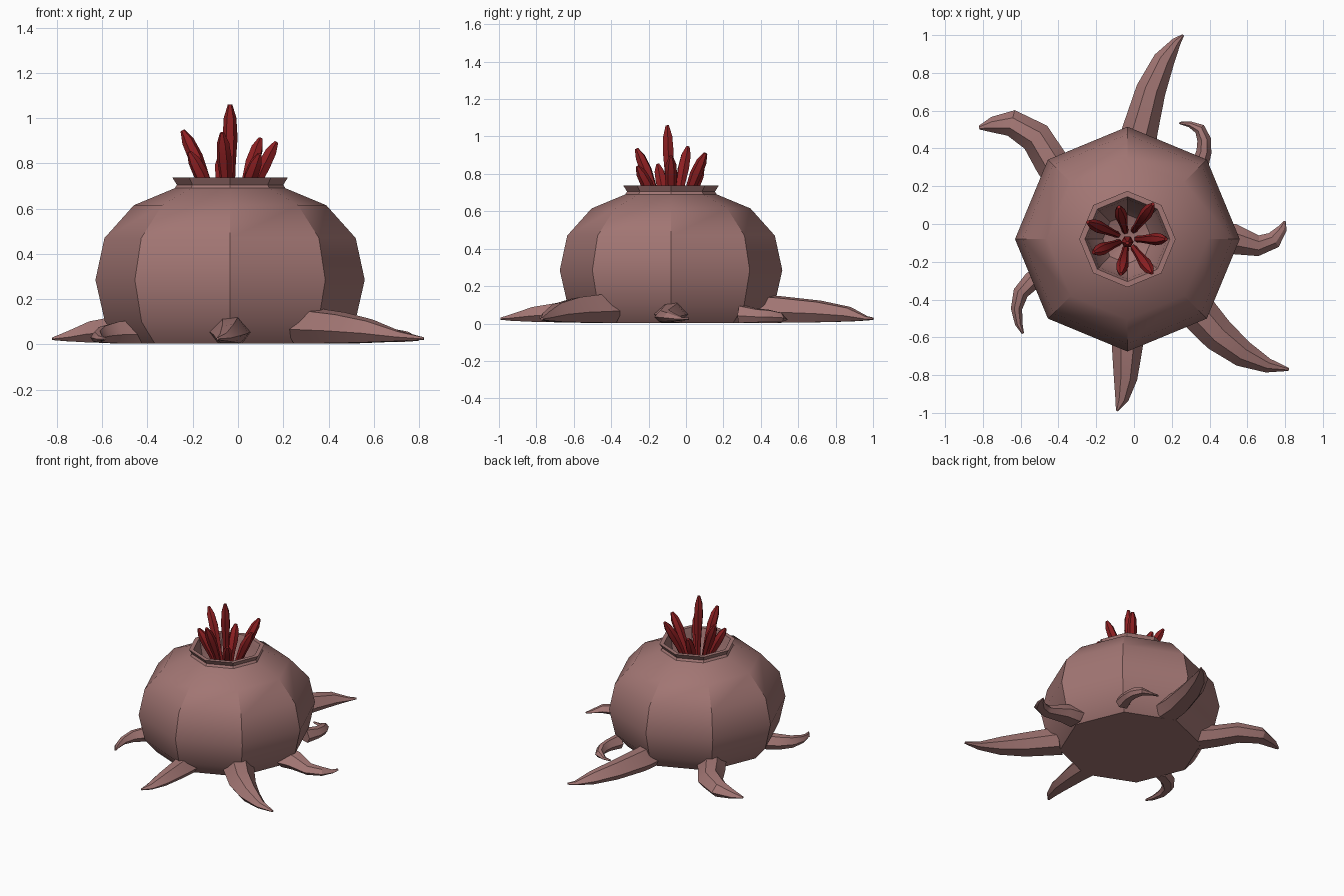
import bpy, bmesh, math
from mathutils import Vector

if "Cube" in bpy.data.objects:
    bpy.data.objects.remove(bpy.data.objects["Cube"])

CX, CY = -0.035, -0.08          # body axis


def material(name, col):
    m = bpy.data.materials.new(name)
    m.diffuse_color = (*col, 1)
    m.use_nodes = True
    m.node_tree.nodes["Principled BSDF"].inputs["Base Color"].default_value = m.diffuse_color
    return m


FLESH = material("dusky pink flesh", (0.36, 0.18, 0.172))
RED = material("deep red", (0.27, 0.014, 0.016))


def loft(name, rings, mat):
    """Skin a closed tube through rings of points and cap both ends."""
    bm = bmesh.new()
    loops = [[bm.verts.new(p) for p in r] for r in rings]
    n = len(loops[0])
    for a, b in zip(loops, loops[1:]):
        for i in range(n):
            j = (i + 1) % n
            bm.faces.new((a[i], a[j], b[j], b[i]))
    bm.faces.new(loops[0])
    bm.faces.new(loops[-1])
    bmesh.ops.recalc_face_normals(bm, faces=bm.faces)
    me = bpy.data.meshes.new(name)
    bm.to_mesh(me)
    bm.free()
    me.materials.append(mat)
    ob = bpy.data.objects.new(name, me)
    bpy.context.collection.objects.link(ob)
    bpy.ops.object.select_all(action='DESELECT')
    ob.select_set(True)
    bpy.context.view_layer.objects.active = ob
    bpy.ops.object.shade_smooth_by_angle(angle=math.radians(30))
    return ob


# Octagonal bulb body with flared rim and hollow mouth (radius, height)
profile = [(0.47, 0.003), (0.553, 0.10), (0.595, 0.285), (0.555, 0.47),
           (0.425, 0.615), (0.245, 0.69), (0.235, 0.705), (0.255, 0.737),
           (0.225, 0.737), (0.212, 0.70), (0.20, 0.62), (0.13, 0.52), (0.04, 0.48)]
loft("bulb_body", [[(CX + r * math.cos(k * math.pi / 4),
                     CY + r * math.sin(k * math.pi / 4), z) for k in range(8)]
                   for r, z in profile], FLESH)


# Tapering root arms lying on the ground
def root(name, height, path):
    pts = [Vector((x, y)) for x, y, w in path]
    w0 = path[0][2]
    rings = []
    for i, (x, y, w) in enumerate(path):
        t = (pts[min(i + 1, len(pts) - 1)] - pts[max(i - 1, 0)]).normalized()
        side = Vector((-t.y, t.x))
        low = 0.003 + 0.018 * (1 - w / w0)
        top = max(height * w / w0, low + 0.012)
        section = [(1, 0.4), (0.4, 1), (-0.4, 0.93), (-1, 0.4), (-0.55, 0), (0.55, 0)]
        rings.append([(x + side.x * w * s, y + side.y * w * s, low + (top - low) * h)
                      for s, h in section])
    loft(name, rings, FLESH)


root("root_back", 0.155, [(0.02, 0.36, .1), (0.03, 0.49, .095), (0.09, 0.71, .079),
                          (0.16, 0.87, .057), (0.225, 0.965, .025), (0.26, 1.0, .006)])
root("root_back_left", 0.145, [(-0.36, 0.22, .1), (-0.44, 0.33, .09), (-0.52, 0.46, .085),
                               (-0.65, 0.535, .07), (-0.75, 0.525, .042), (-0.82, 0.51, .01)])
root("root_back_right", 0.10, [(0.34, 0.29, .05), (0.37, 0.38, .04), (0.372, 0.445, .037),
                               (0.348, 0.503, .03), (0.295, 0.528, .016), (0.24, 0.535, .006)])
root("root_right", 0.12, [(0.44, -0.08, .09), (0.53, -0.08, .08), (0.66, -0.115, .055),
                          (0.74, -0.085, .045), (0.785, -0.025, .025), (0.8, 0.015, .006)])
root("root_front_right", 0.165, [(0.29, -0.41, .105), (0.36, -0.49, .098), (0.45, -0.59, .09),
                                 (0.58, -0.69, .07), (0.71, -0.75, .038), (0.82, -0.77, .008)])
root("root_front", 0.135, [(-0.035, -0.5, .095), (-0.035, -0.64, .083), (-0.045, -0.82, .062),
                           (-0.065, -0.93, .035), (-0.09, -0.99, .006)])
root("root_front_left", 0.11, [(-0.44, -0.25, .055), (-0.54, -0.3, .05), (-0.6, -0.365, .041),
                               (-0.622, -0.45, .03), (-0.61, -0.53, .02), (-0.588, -0.58, .006)])

# Red club-shaped stamens fanning out of the mouth (tip positions)
tips = [(-0.035, -0.1, 1.06), (0.17, -0.08, 0.895), (0.10, 0.105, 0.91),
        (-0.08, 0.09, 0.83), (-0.245, 0.01, 0.945), (-0.215, -0.15, 0.85),
        (-0.07, -0.265, 0.935), (0.095, -0.26, 0.84)]
shape = [(0, .018), (0.3, .019), (0.55, .025), (0.75, .033), (0.9, .028), (1, .01)]
for n, (x, y, z) in enumerate(tips):
    def point(t):
        f = 0.25 + 0.75 * t ** 1.6
        return Vector((CX + (x - CX) * f, CY + (y - CY) * f, 0.47 + (z - 0.47) * t))
    rings = []
    for t, r in shape:
        rot = (point(t + .02) - point(max(t - .02, 0))).to_track_quat('Z', 'Y')
        rings.append([point(t) + rot @ Vector((r * math.cos(a * math.pi / 3),
                                               r * math.sin(a * math.pi / 3), 0))
                      for a in range(6)])
    loft(f"stamen_{n + 1}", rings, RED)
